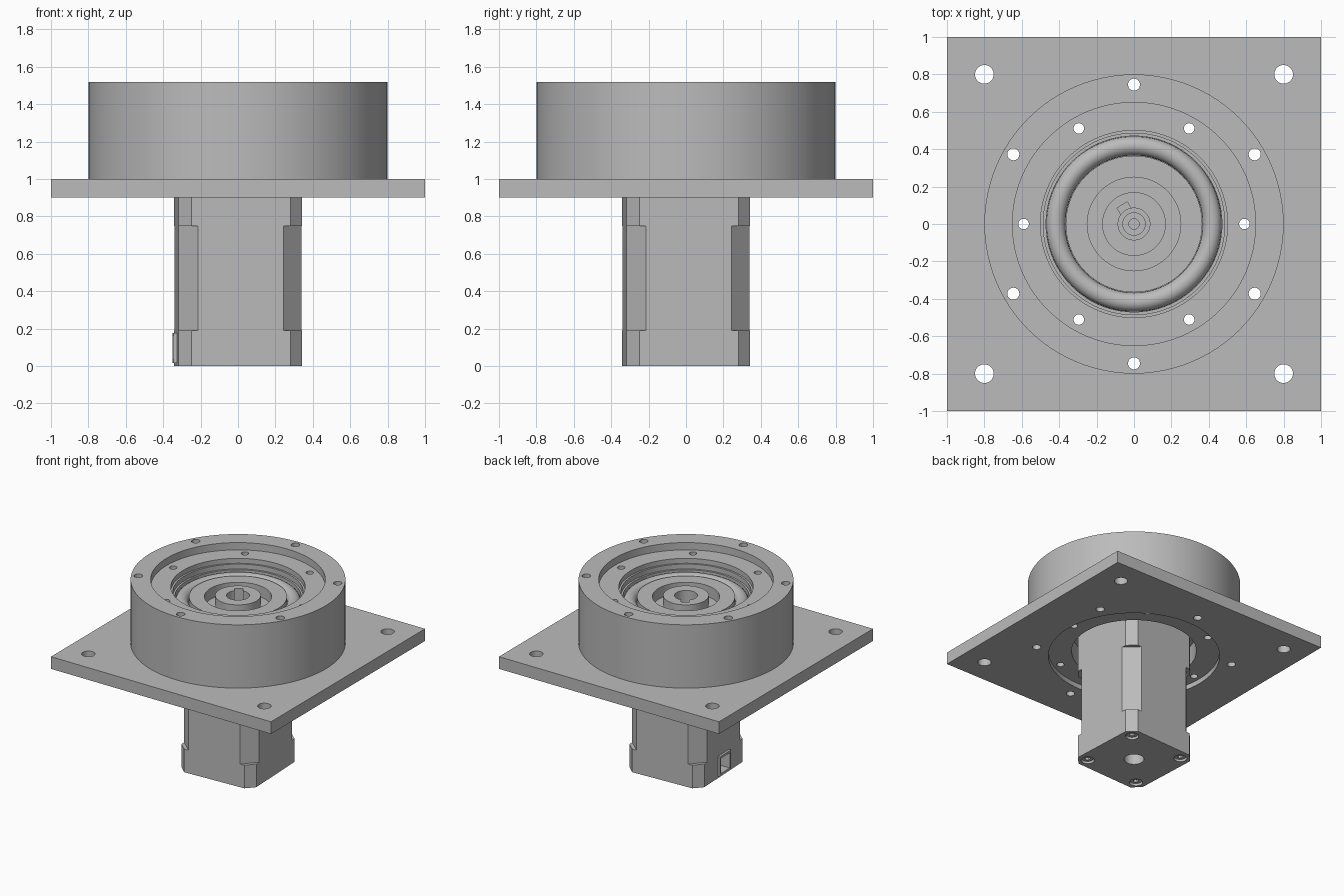
import bpy, bmesh
from math import radians, sin, cos, pi
from mathutils import Matrix

cube = bpy.data.objects.get("Cube")
if cube:
    bpy.data.objects.remove(cube, do_unlink=True)

GREY = (0.5, 0.5, 0.5, 1.0)
metal = bpy.data.materials.new("machined_grey")
metal.use_nodes = True
metal.diffuse_color = GREY
for node in metal.node_tree.nodes:
    if node.type == 'BSDF_PRINCIPLED':
        node.inputs["Base Color"].default_value = GREY


def make(name, bm):
    bmesh.ops.recalc_face_normals(bm, faces=bm.faces)
    mesh = bpy.data.meshes.new(name)
    bm.to_mesh(mesh)
    bm.free()
    mesh.materials.append(metal)
    obj = bpy.data.objects.new(name, mesh)
    bpy.context.collection.objects.link(obj)
    return obj


def box(name, x, y, z, turn=0.0):
    """Box from (min, max) pairs, turned about the vertical axis."""
    bm = bmesh.new()
    bmesh.ops.create_cube(bm, size=1)
    for v in bm.verts:
        for i, (lo, hi) in enumerate((x, y, z)):
            v.co[i] = lo if v.co[i] < 0 else hi
    bm.transform(Matrix.Rotation(turn, 4, 'Z'))
    return make(name, bm)


def rod(name, r, x, y, z0, z1, sides=32):
    bm = bmesh.new()
    bmesh.ops.create_cone(bm, cap_ends=True, segments=sides, radius1=r, radius2=r,
                          depth=z1 - z0, matrix=Matrix.Translation((x, y, (z0 + z1) / 2)))
    return make(name, bm)


def lathe(name, profile, closed=True, steps=96):
    """Revolve (radius, height) points about the vertical axis."""
    bm = bmesh.new()
    vs = [bm.verts.new((r, 0, z)) for r, z in profile]
    edges = [bm.edges.new(p) for p in zip(vs, vs[1:])]
    if closed:
        edges.append(bm.edges.new((vs[-1], vs[0])))
    bmesh.ops.spin(bm, geom=vs + edges, cent=(0, 0, 0), axis=(0, 0, 1),
                   angle=2 * pi, steps=steps, use_duplicate=False)
    bmesh.ops.remove_doubles(bm, verts=bm.verts, dist=0.0001)
    bmesh.ops.dissolve_degenerate(bm, edges=bm.edges, dist=0.0001)
    return make(name, bm)


def octagon(name, half, flat, z0, z1):
    """Square prism with chamfered corners; flat is half the face width."""
    bm = bmesh.new()
    ring = []
    for i in range(4):
        turn = Matrix.Rotation(i * pi / 2, 3, 'Z')
        for y in (-flat, flat):
            x, y2, _ = turn @ bm.verts.new((half, y, 0)).co
            ring.append((x, y2, z0))
    bm.clear()
    face = bm.faces.new([bm.verts.new(p) for p in ring])
    top = bmesh.ops.extrude_face_region(bm, geom=[face])["geom"]
    bmesh.ops.translate(bm, vec=(0, 0, z1 - z0),
                        verts=[g for g in top if isinstance(g, bmesh.types.BMVert)])
    return make(name, bm)


def activate(obj):
    bpy.ops.object.select_all(action='DESELECT')
    obj.select_set(True)
    bpy.context.view_layer.objects.active = obj


def cut(obj, cutters):
    for c in cutters:
        c.hide_render = True
        mod = obj.modifiers.new("cut", 'BOOLEAN')
        mod.operation = 'DIFFERENCE'
        mod.solver = 'EXACT'
        mod.object = c
        activate(obj)
        bpy.ops.object.modifier_apply(modifier=mod.name)
    for c in cutters:
        bpy.data.objects.remove(c, do_unlink=True)


def bolt_circle(radius, r, start):
    """Six through-hole cutters on a circle."""
    return [rod("hole_cutter", r, radius * cos(a), radius * sin(a), 0.8, 1.6)
            for a in (radians(start + 60 * i) for i in range(6))]


# Square mounting plate with bore, corner holes and bolt circle
plate = box("mounting_plate", (-1, 1), (-1, 1), (0.9, 1.0))
corners = [rod("hole_cutter", 0.05, sx * 0.8, sy * 0.8, 0.8, 1.1)
           for sx in (-1, 1) for sy in (-1, 1)]
cut(plate, [rod("bore_cutter", 0.645, 0, 0, 0.8, 1.1, 96)] + corners
    + bolt_circle(0.745, 0.032, 30))

# Round housing with stepped bore
housing = lathe("gear_housing", [
    (0.47, 0.94), (0.645, 0.94), (0.645, 1.0), (0.8, 1.0), (0.8, 1.52), (0.65, 1.52),
    (0.65, 1.46), (0.5, 1.46), (0.5, 1.42), (0.485, 1.42), (0.485, 1.38), (0.47, 1.38)])
cut(housing, bolt_circle(0.745, 0.032, 30) + bolt_circle(0.59, 0.028, 0))

# Rounded seal between housing and rotor
seal = lathe("seal_ring", [(0.418 + 0.051 * cos(a), 1.33 + 0.051 * sin(a))
                           for a in (2 * pi * i / 20 for i in range(20))])

# Rotor disc with central hub, keyway and shaft end
rotor = lathe("rotor_hub", [
    (0, 1.1), (0.47, 1.1), (0.47, 1.3), (0.365, 1.3), (0.365, 1.38), (0.25, 1.38),
    (0.25, 1.29), (0.17, 1.29), (0.17, 1.39), (0.085, 1.39), (0.085, 1.2),
    (0.06, 1.2), (0.06, 1.18), (0.03, 1.18), (0.03, 1.22), (0, 1.22)], closed=False)
cut(rotor, [box("key_cutter", (0.05, 0.12), (-0.032, 0.032), (1.22, 1.5), radians(122))])

# Motor: two end caps and a body with deeper chamfers
HALF = 0.33
rear_cap = octagon("motor_rear_cap", HALF, 0.265, 0, 0.19)
body = octagon("motor_body", HALF, 0.228, 0.19, 0.75)
front_cap = octagon("motor_front_cap", HALF, 0.265, 0.75, 1.1)
spots = [(sx * 0.247, sy * 0.247) for sx in (-1, 1) for sy in (-1, 1)]
cut(rear_cap, [rod("shaft_cutter", 0.075, 0, 0, -0.1, 0.1)]
    + [rod("screw_cutter", 0.05, x, y, -0.1, 0.05) for x, y in spots]
    + [box("socket_cutter", (-0.4, -0.2), (-0.06, 0.06), (0.035, 0.16))])
screws = []
for x, y in spots:
    screw = rod("motor_screw", 0.043, x, y, 0.015, 0.055)
    cut(screw, [rod("socket_cutter", 0.022, x, y, -0.1, 0.035, 6)])
    screws.append(screw)

# Connector frame on the motor's side
socket = box("connector_frame", (-0.348, -0.3), (-0.078, 0.078), (0.015, 0.178))
cut(socket, [box("socket_cutter", (-0.4, -0.2), (-0.06, 0.06), (0.035, 0.16))])

# The motor sits slightly turned in its bore
motor = [rear_cap, body, front_cap, socket] + screws
for part in motor:
    part.rotation_euler.z = radians(2.6)

for part in [plate, housing, seal, rotor] + motor:
    activate(part)
    bpy.ops.object.shade_smooth_by_angle(angle=radians(30))
